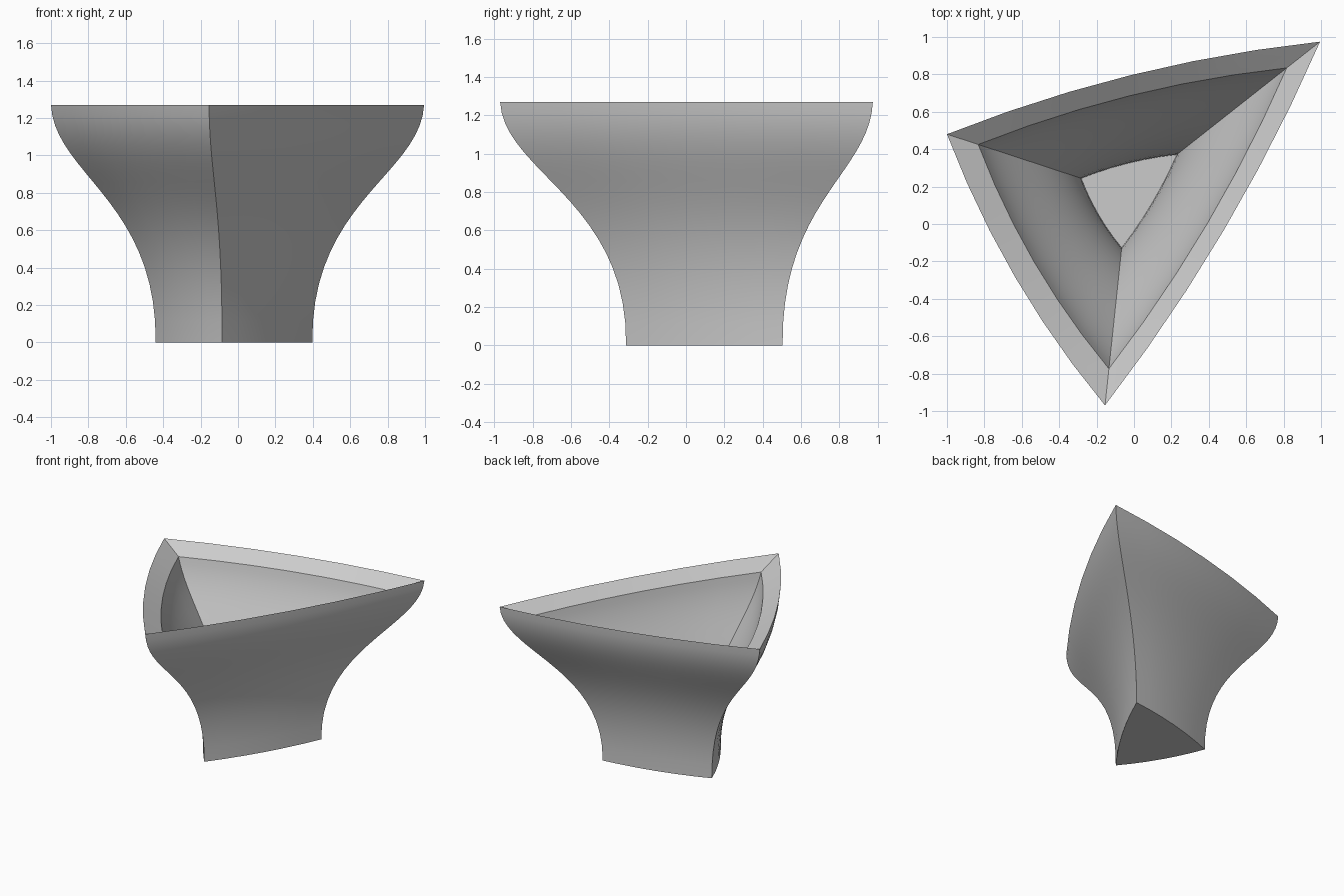
import bpy, bmesh, math
from mathutils import Vector
from mathutils.geometry import interpolate_bezier

cube = bpy.data.objects.get("Cube")
if cube:
    bpy.data.objects.remove(cube, do_unlink=True)

grey = bpy.data.materials.new("plain_grey")
grey.use_nodes = True
colour = (0.6, 0.6, 0.6, 1)
grey.diffuse_color = colour
grey.node_tree.nodes["Principled BSDF"].inputs["Base Color"].default_value = colour

CENTRE = Vector((-0.035, 0.163))
CORNERS = [Vector(p) for p in ((-1, 0.48), (-0.155, -0.97), (0.995, 0.975))]
BULGE = 0.07
STEPS = 6


def rounded_triangle():
    """Triangle outline with gently bowed sides, counter-clockwise."""
    outline = []
    for i, a in enumerate(CORNERS):
        b = CORNERS[(i + 1) % 3]
        side = b - a
        outward = Vector((side.y, -side.x)).normalized()
        for k in range(STEPS):
            t = k / STEPS
            outline.append(a + side * t + outward * BULGE * 4 * t * (1 - t))
    return outline


def profile(points, count):
    """Smooth curve of (scale, height) pairs."""
    return interpolate_bezier(*[Vector((s, z, 0)) for s, z in points], count)


# Flared outer wall going up, then the bowl's inner wall going down
outer = profile([(0.42, 0), (0.41, 0.75), (0.98, 0.9), (1, 1.27)], 20)
inner = profile([(0.827, 1.187), (0.72, 0.85), (0.27, 0.62), (0.256, 0.1)], 20)

bm = bmesh.new()
outline = rounded_triangle()
rings = []
for p in outer + inner:
    flat = [CENTRE + (q - CENTRE) * p.x for q in outline]
    rings.append([bm.verts.new((q.x, q.y, p.y)) for q in flat])

# Walls and sloped rim
n = len(outline)
for low, high in zip(rings, rings[1:]):
    for i in range(n):
        j = (i + 1) % n
        bm.faces.new((low[i], low[j], high[j], high[i]))

# Underside and bowl floor
bm.faces.new(list(reversed(rings[0])))
bm.faces.new(rings[-1])
bmesh.ops.recalc_face_normals(bm, faces=bm.faces)

mesh = bpy.data.meshes.new("triangular_bowl")
bm.to_mesh(mesh)
bm.free()
mesh.materials.append(grey)
bowl = bpy.data.objects.new("triangular_bowl", mesh)
bpy.context.collection.objects.link(bowl)

bpy.ops.object.select_all(action="DESELECT")
bowl.select_set(True)
bpy.context.view_layer.objects.active = bowl
bpy.ops.object.shade_smooth_by_angle(angle=math.radians(28))
